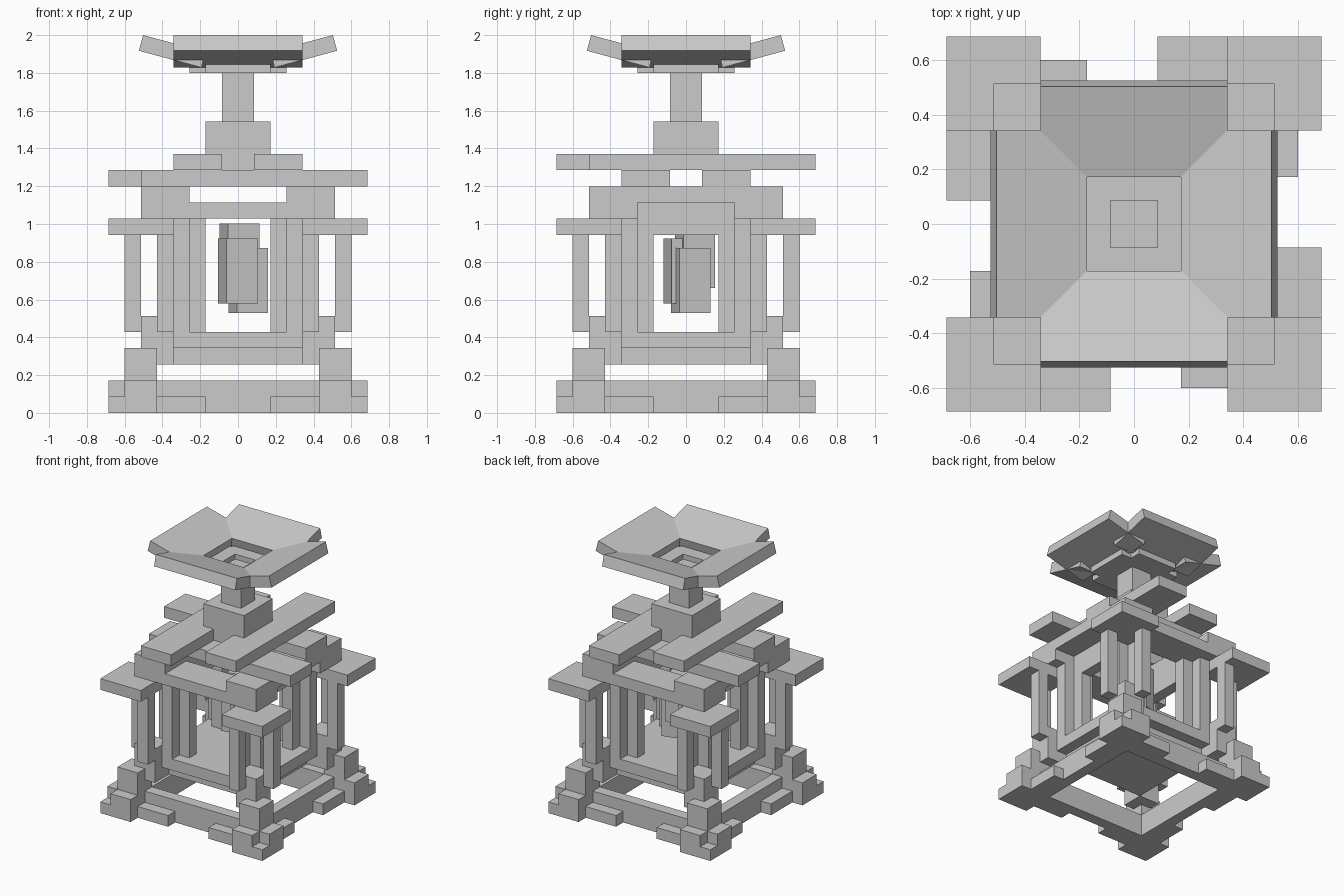
import bpy, bmesh, math
from mathutils import Matrix, Vector

if "Cube" in bpy.data.objects:
    bpy.data.objects.remove(bpy.data.objects["Cube"])

U = 2 / 23.34  # one building unit

stone = bpy.data.materials.new("light_grey_stone")
stone.diffuse_color = (0.6, 0.6, 0.6, 1)
stone.use_nodes = True
stone.node_tree.nodes["Principled BSDF"].inputs["Base Color"].default_value = stone.diffuse_color


def finish(name, bm):
    me = bpy.data.meshes.new(name)
    bm.to_mesh(me)
    bm.free()
    me.materials.append(stone)
    ob = bpy.data.objects.new(name, me)
    bpy.context.collection.objects.link(ob)
    return ob


def add_box(bm, b, m=Matrix()):
    """Box from (x0, x1, y0, y1, z0, z1) in units, then transformed by m."""
    x0, x1, y0, y1, z0, z1 = [v * U for v in b]
    t = Matrix.Translation(((x0 + x1) / 2, (y0 + y1) / 2, (z0 + z1) / 2))
    s = Matrix.Diagonal((x1 - x0, y1 - y0, z1 - z0, 1))
    bmesh.ops.create_cube(bm, size=1, matrix=m @ t @ s)


def part(name, boxes, mats=(Matrix(),)):
    bm = bmesh.new()
    for m in mats:
        for b in boxes:
            add_box(bm, b, m)
    return finish(name, bm)


def turn(deg):
    return Matrix.Rotation(math.radians(deg), 4, 'Z')


QUARTERS = [turn(a) for a in (0, 90, 180, 270)]
HALVES = [turn(a) for a in (0, 180)]

# base: square kerb, low steps, notched corner feet with stub columns
part("base_kerb", [(-5, 5, -6, -5, 0, 2)], QUARTERS)
part("base_steps", [(-5, -2, -7, -6, 0, 1), (2, 5, -7, -6, 0, 1)], QUARTERS)
part("corner_feet", [(5, 8, -8, -5, 0, 1), (5, 7, -8, -5, 1, 2),
                     (7, 8, -7, -5, 1, 2), (5, 7, -7, -5, 2, 4)], QUARTERS)

# floor with sill beams and corner blocks
part("floor", [(-4, 4, -4, 4, 3, 5)])
part("sills", [(-4, 4, -5, -4, 4, 5)], QUARTERS)
part("corner_blocks", [(4, 6, -6, -4, 3, 6)], QUARTERS)

# posts of the four windows and the hanging corner posts
part("outer_window_posts", [(-4, -3, -5, -4, 5, 12), (3, 4, -5, -4, 5, 12)], QUARTERS)
part("inner_window_posts", [(-3, -2, -4, -3, 5, 12), (2, 3, -4, -3, 5, 12)], QUARTERS)
part("corner_posts", [(4, 5, -7, -6, 5, 11), (6, 7, -5, -4, 5, 11)], QUARTERS)
part("side_lintels", [(3, 4, -3, 3, 11, 13)], HALVES)
part("corner_slabs", [(4, 8, -8, -4, 11, 12)], QUARTERS)

# stacked crossing beams of the roof
part("lower_cross_beams", [(-6, 6, -6, -3, 12, 13)], HALVES)
part("lower_long_beams", [(3, 6, -6, 6, 13, 14)], HALVES)
part("upper_cross_beams", [(-6, 8, -4, -1, 14, 15)], HALVES)
part("upper_long_beams", [(1, 4, -6, 8, 15, 16)], HALVES)

# pedestal, shaft and dish plate with a square pit
part("pedestal", [(-2, 2, -2, 2, 15, 18)])
part("shaft", [(-1, 1, -1, 1, 18, 21.1)])
part("dish_plate", [(-2, 2, -3, -1, 21, 21.55), (1, 3, -2, 2, 21, 21.55)], QUARTERS)

# four tilted dish panels, hinged at the upper inner edge
hinge = Matrix.Translation((0, -2 * U, 2.0 - 4 * U * math.sin(math.radians(15))))
tilt = hinge @ Matrix.Rotation(math.radians(-15), 4, 'X')
part("dish_panels", [(-4, 4, -4, 0, -1, 0)], [q @ tilt for q in QUARTERS])

# cluster of three hanging blocks in the middle
for name, x, y, z in (("front_core_block", 0, -0.015, 0.58),
                      ("right_core_block", 0.055, 0.025, 0.53),
                      ("back_core_block", 0.008, 0.048, 0.66)):
    part(name, [(-1, 1, -1, 1, 0, 4)], [Matrix.Translation((x, y, z)) @ turn(15)])
